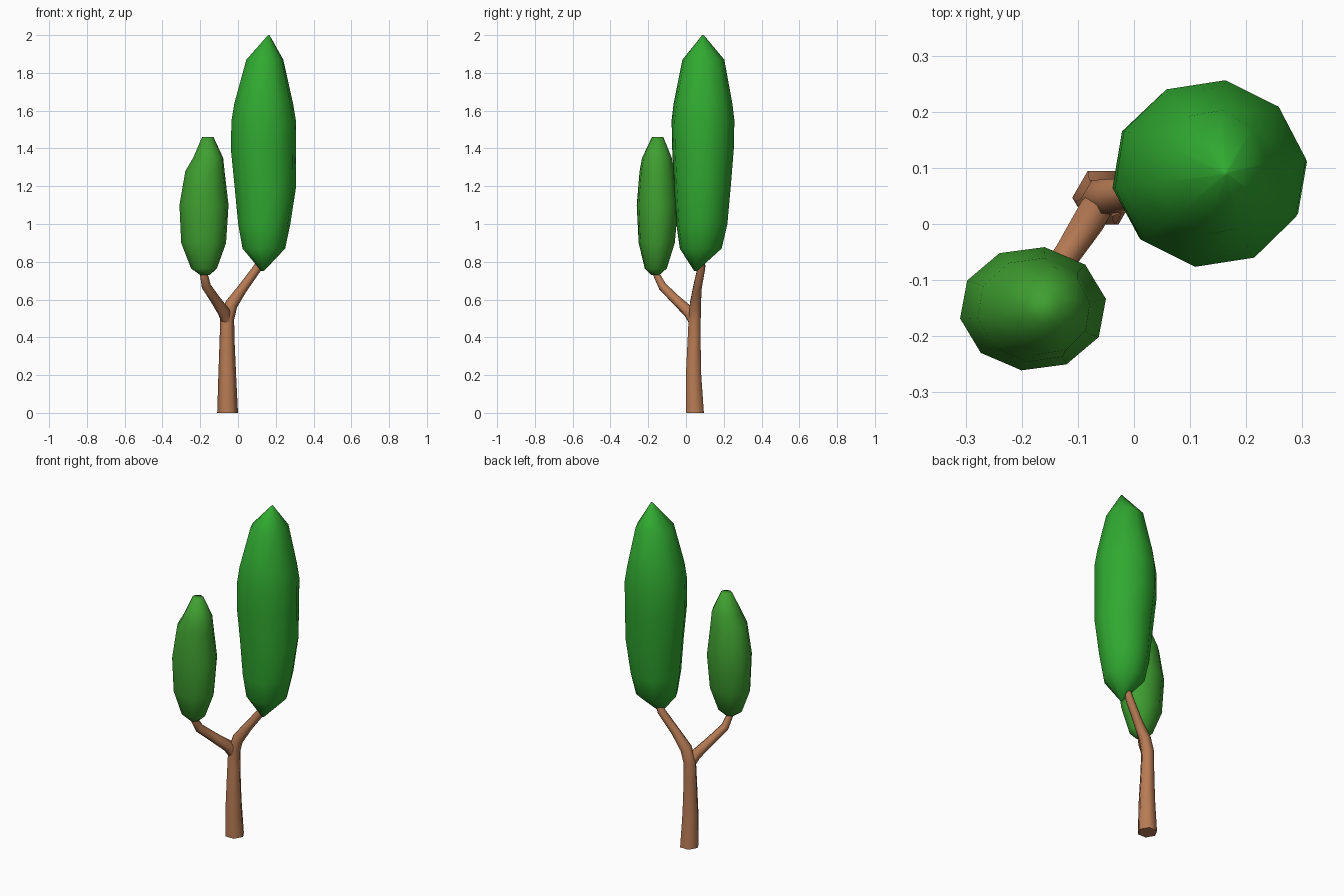
import bpy, bmesh, math
from mathutils import Vector

if "Cube" in bpy.data.objects:
    bpy.data.objects.remove(bpy.data.objects["Cube"])


def material(name, rgb):
    m = bpy.data.materials.new(name)
    m.diffuse_color = (*rgb, 1)
    m.use_nodes = True
    m.node_tree.nodes["Principled BSDF"].inputs["Base Color"].default_value = m.diffuse_color
    return m


def loft(name, rings, mat, sharp):
    """Skin a list of equal-length point rings and cap both ends."""
    bm = bmesh.new()
    loops = [[bm.verts.new(p) for p in ring] for ring in rings]
    n = len(loops[0])
    for a, b in zip(loops, loops[1:]):
        for i in range(n):
            j = (i + 1) % n
            bm.faces.new((a[i], a[j], b[j], b[i]))
    bm.faces.new(loops[0][::-1])
    bm.faces.new(loops[-1])
    bmesh.ops.recalc_face_normals(bm, faces=bm.faces)
    for f in bm.faces:
        f.smooth = True
    mesh = bpy.data.meshes.new(name)
    bm.to_mesh(mesh)
    bm.free()
    mesh.set_sharp_from_angle(angle=math.radians(sharp))
    mesh.materials.append(mat)
    ob = bpy.data.objects.new(name, mesh)
    bpy.context.collection.objects.link(ob)
    return ob


def limb(name, path, mat, sides=6):
    """Tapered tube through (x, y, z, radius) stations."""
    pts = [Vector(p[:3]) for p in path]
    rings = []
    for k, p in enumerate(pts):
        t = pts[min(k + 1, len(pts) - 1)] - pts[max(k - 1, 0)]
        if k == 0 and p.z == 0:
            t = Vector((0, 0, 1))
        q = Vector((0, 0, 1)).rotation_difference(t.normalized())
        rings.append([p + q @ Vector((path[k][3] * math.cos(math.tau * i / sides),
                                      path[k][3] * math.sin(math.tau * i / sides), 0))
                      for i in range(sides)])
    return loft(name, rings, mat, 70)


def crown(name, stations, mat, sides=10):
    """Faceted foliage through (z, cx, cy, rx, ry) stations."""
    rings = []
    for z, cx, cy, rx, ry in stations:
        rings.append([(cx + 1.02 * rx * math.cos(math.tau * (i + .25) / sides),
                       cy + 1.02 * ry * math.sin(math.tau * (i + .25) / sides), z)
                      for i in range(sides)])
    return loft(name, rings, mat, 80)


bark = material("bark", (0.48, 0.20, 0.09))
leaf = material("leaf", (0.03, 0.40, 0.03))
leaf_light = material("leaf_light", (0.05, 0.35, 0.03))

# Trunk continuing into the tall right-hand branch
limb("trunk", [(-.055, .047, 0, .055), (-.057, .04, .2, .047), (-.058, .043, .4, .039),
               (-.057, .046, .5, .037), (-.035, .05, .575, .034), (.025, .06, .66, .026),
               (.105, .082, .77, .023), (.13, .085, .84, .018)], bark)

# Left branch springing from the fork
limb("left_branch", [(-.055, .045, .47, .025), (-.075, .015, .535, .033),
                     (-.12, -.055, .6, .027), (-.168, -.125, .67, .025),
                     (-.182, -.16, .74, .02), (-.18, -.16, .8, .016)], bark)

# Tall pointed crown
crown("large_crown", [(.75, .13, .05, .006, .006), (.87, .137, .078, .112, .11),
                      (1.0, .139, .084, .137, .134), (1.2, .145, .087, .162, .149),
                      (1.4, .134, .09, .171, .162), (1.55, .136, .09, .169, .165),
                      (1.64, .136, .09, .154, .154), (1.87, .142, .092, .097, .11),
                      (2.0, .163, .09, .004, .004)], leaf)

# Smaller crown with a blunt top
crown("small_crown", [(.73, -.175, -.163, .025, .022), (.765, -.18, -.16, .068, .058),
                      (.9, -.182, -.155, .118, .095), (1.1, -.18, -.151, .129, .109),
                      (1.28, -.175, -.153, .103, .092), (1.35, -.158, -.154, .079, .078),
                      (1.46, -.16, -.15, .03, .03)], leaf_light)
